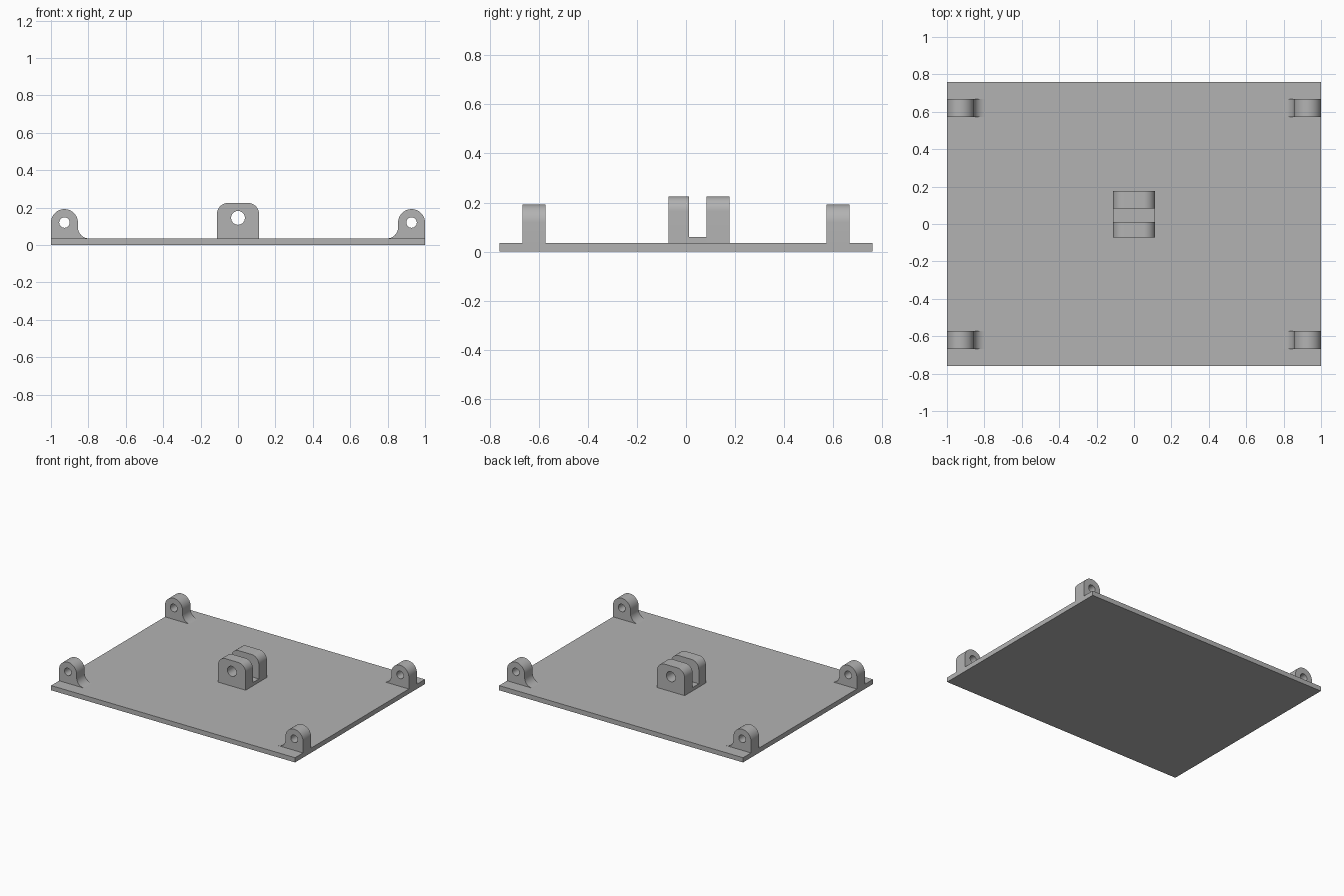
import bpy, bmesh
from math import sin, cos, radians

cube = bpy.data.objects.get("Cube")
if cube:
    bpy.data.objects.remove(cube, do_unlink=True)

# One grey for every part
grey = bpy.data.materials.new("plain_grey")
grey.use_nodes = True
colour = (0.45, 0.45, 0.45, 1)
grey.diffuse_color = colour
grey.node_tree.nodes["Principled BSDF"].inputs["Base Color"].default_value = colour

PLATE_TOP = 0.035


def arc(cx, cz, r, start, end, steps=12):
    """Points on an arc, angles in degrees."""
    angles = [radians(start + (end - start) * i / steps) for i in range(steps + 1)]
    return [(cx + r * cos(a), cz + r * sin(a)) for a in angles]


def add_mesh(name, mesh):
    mesh.materials.clear()
    mesh.materials.append(grey)
    obj = bpy.data.objects.new(name, mesh)
    bpy.context.collection.objects.link(obj)
    bpy.ops.object.select_all(action='DESELECT')
    obj.select_set(True)
    bpy.context.view_layer.objects.active = obj
    bpy.ops.object.shade_smooth_by_angle(angle=radians(30))
    return obj


def box(name, x, y0, y1, z0, z1):
    """Box reaching from -x to x."""
    bm = bmesh.new()
    bmesh.ops.create_cube(bm, size=1)
    for v in bm.verts:
        v.co = (v.co.x * 2 * x, y1 if v.co.y > 0 else y0, z1 if v.co.z > 0 else z0)
    mesh = bpy.data.meshes.new(name)
    bm.to_mesh(mesh)
    bm.free()
    return add_mesh(name, mesh)


def plate_with_hole(name, outline, hole, y0, y1):
    """Extrude an x-z outline with a hole from y0 to y1."""
    curve = bpy.data.curves.new(name + "_profile", 'CURVE')
    curve.dimensions = '2D'
    curve.fill_mode = 'BOTH'
    curve.extrude = (y1 - y0) / 2
    for loop in (outline, hole):
        spline = curve.splines.new('POLY')
        spline.points.add(len(loop) - 1)
        for point, (x, z) in zip(spline.points, loop):
            point.co = (x, z, 0, 1)
        spline.use_cyclic_u = True
    helper = bpy.data.objects.new(name + "_profile", curve)
    mesh = bpy.data.meshes.new_from_object(helper)
    bpy.data.objects.remove(helper)
    bpy.data.curves.remove(curve)
    bm = bmesh.new()
    bm.from_mesh(mesh)
    bmesh.ops.remove_doubles(bm, verts=bm.verts, dist=0.0001)
    # Stand the profile upright
    for v in bm.verts:
        x, z, depth = v.co
        v.co = (x, (y0 + y1) / 2 - depth, z)
    bmesh.ops.recalc_face_normals(bm, faces=bm.faces)
    bm.to_mesh(mesh)
    bm.free()
    mesh.name = name
    return add_mesh(name, mesh)


# Base plate
box("base_plate", 1, -0.76, 0.76, 0, PLATE_TOP)

# Corner lugs: round top, straight outer side, fillet on the inner side
cx, cz, r, fillet = 0.928, 0.12, 0.072, 0.06
lug = [(1, PLATE_TOP)] + arc(cx, cz, r, 0, 180, 24)
lug += arc(cx - r - fillet, PLATE_TOP + fillet, fillet, 0, -90)
lug_hole = arc(cx, cz, 0.028, 0, 345, 23)
for side, sx in (("left", 1), ("right", -1)):
    for end, y in (("front", -0.62), ("back", 0.62)):
        plate_with_hole(f"{end}_{side}_lug",
                        [(sx * x, z) for x, z in lug],
                        [(sx * x, z) for x, z in lug_hole],
                        y - 0.047, y + 0.047)

# Centre clevis: two round-shouldered ears joined by a low bridge
w, top, shoulder = 0.113, 0.225, 0.06
ear = [(w, PLATE_TOP)] + arc(w - shoulder, top - shoulder, shoulder, 0, 90)
ear += arc(shoulder - w, top - shoulder, shoulder, 90, 180) + [(-w, PLATE_TOP)]
ear_hole = arc(0, 0.145, 0.037, 0, 345, 23)
plate_with_hole("front_clevis_ear", ear, ear_hole, -0.072, 0.012)
plate_with_hole("back_clevis_ear", ear, ear_hole, 0.083, 0.177)
box("clevis_bridge", w, 0.012, 0.083, PLATE_TOP, 0.06)
